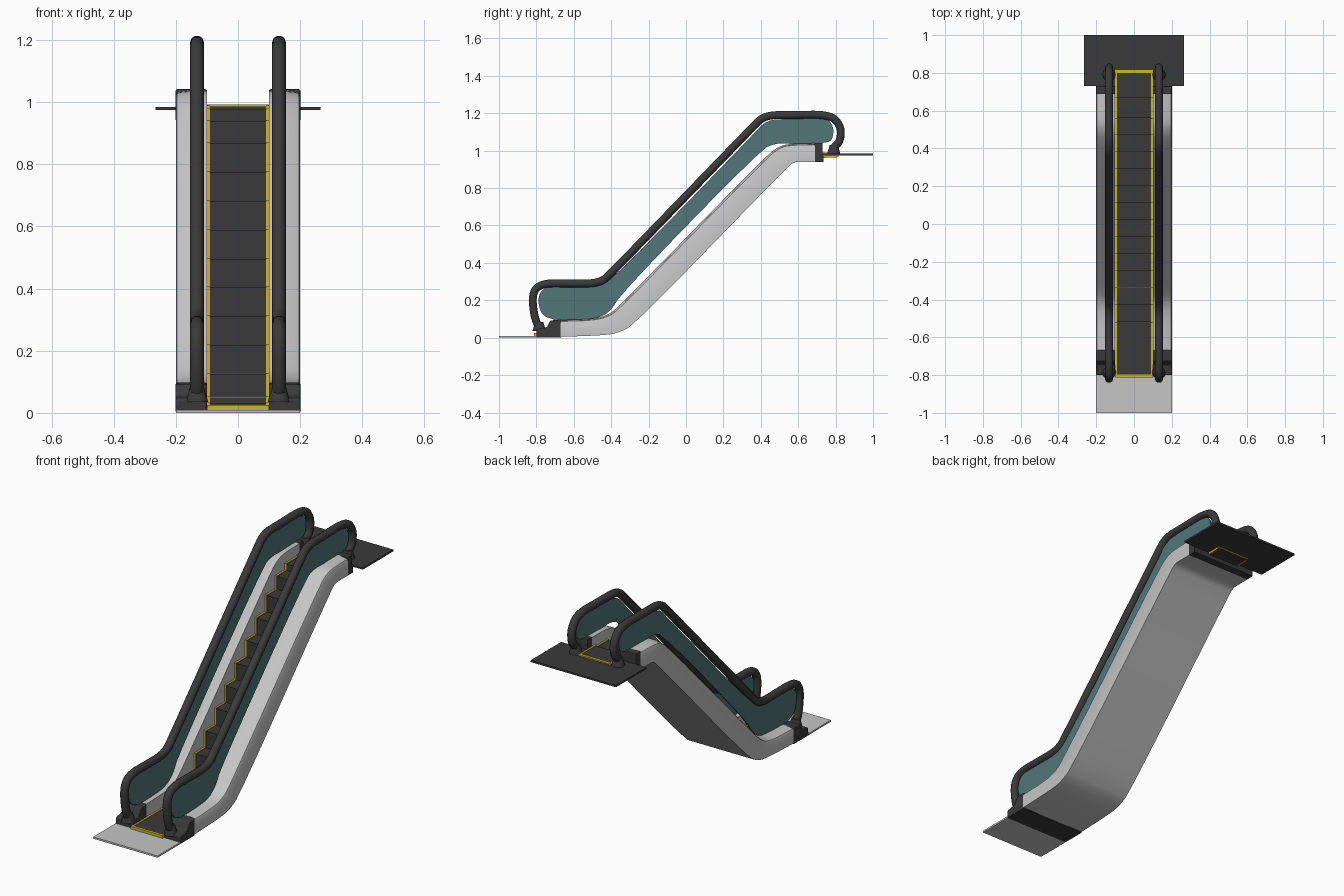
import bpy, bmesh, math

if "Cube" in bpy.data.objects:
    bpy.data.objects.remove(bpy.data.objects["Cube"])


def material(name, rgb):
    m = bpy.data.materials.new(name)
    m.diffuse_color = (*rgb, 1)
    m.use_nodes = True
    m.node_tree.nodes["Principled BSDF"].inputs["Base Color"].default_value = m.diffuse_color
    return m


LIGHT = material("light_grey", (0.56, 0.56, 0.56))
DARK = material("dark_grey", (0.042, 0.042, 0.042))
GLASS = material("teal_glass", (0.085, 0.18, 0.19))
YELLOW = material("yellow", (0.62, 0.47, 0.02))


def finish(name, bm, mat, bevel=0, smooth=True):
    bmesh.ops.recalc_face_normals(bm, faces=bm.faces)
    me = bpy.data.meshes.new(name)
    bm.to_mesh(me)
    bm.free()
    me.materials.append(mat)
    ob = bpy.data.objects.new(name, me)
    bpy.context.collection.objects.link(ob)
    if bevel:
        mod = ob.modifiers.new("bevel", 'BEVEL')
        mod.width, mod.segments = bevel, 2
    if smooth:
        bpy.ops.object.select_all(action='DESELECT')
        ob.select_set(True)
        bpy.context.view_layer.objects.active = ob
        bpy.ops.object.shade_smooth_by_angle(angle=math.radians(35))
    return ob


def chaikin(pts, n=2):
    # round the corners of an open path, keeping its ends
    for _ in range(n):
        out = [pts[0]]
        for a, b in zip(pts, pts[1:]):
            out.append(tuple(0.75 * p + 0.25 * q for p, q in zip(a, b)))
            out.append(tuple(0.25 * p + 0.75 * q for p, q in zip(a, b)))
        pts = out + [pts[-1]]
    return pts


def prism(name, outline, x0, x1, mat, bevel=0, smooth=False):
    # side outline (y, z) extruded across x
    bm = bmesh.new()
    rows = [[bm.verts.new((x, y, z)) for y, z in outline] for x in (x0, x1)]
    bm.faces.new(rows[0])
    bm.faces.new(rows[1])
    n = len(outline)
    for i in range(n):
        j = (i + 1) % n
        bm.faces.new((rows[0][i], rows[0][j], rows[1][j], rows[1][i]))
    return finish(name, bm, mat, bevel, smooth)


def box(name, x0, x1, y0, y1, z0, z1, mat, bevel=0):
    return prism(name, [(y0, z0), (y1, z0), (y1, z1), (y0, z1)], x0, x1, mat, bevel)


# truss body: U-shaped cross-section lofted along the incline
bottom = chaikin([(-.67, .005), (-.45, .012), (-.36, .025), (-.27, .075),
                  (.54, .91), (.575, .938), (.61, .94), (.69, .94)])
top = chaikin([(-.67, .095), (-.50, .10), (-.42, .12), (-.36, .165),
               (.43, .975), (.50, 1.025), (.56, 1.038), (.69, 1.04)])
half = [(.2, 0), (.2, .84), (.196, .91), (.185, .95), (.165, .97),
        (.155, 1), (.1, 1), (.1, .1)]
section = half + [(-x, f) for x, f in reversed(half)]
bm = bmesh.new()
rings = []
for (by, bz), (ty, tz) in zip(bottom, top):
    rings.append([bm.verts.new((x, by + (ty - by) * f, bz + (tz - bz) * f)) for x, f in section])
for a, b in zip(rings, rings[1:]):
    for i in range(len(section)):
        j = (i + 1) % len(section)
        bm.faces.new((a[i], a[j], b[j], b[i]))
bm.faces.new(rings[0])
bm.faces.new(rings[-1])
finish("truss_body", bm, LIGHT)

# moving steps: flat landings joined by a staircase
treads = [(-.81, .02), (-.52, .03), (-.425, .05)]
treads += [(-.335 + .09 * k, .47 + 1.03 * (-.335 + .09 * k)) for k in range(9)]
treads += [(.475, .94), (.56, .977), (.67, .987)]
stair = []
for i, (y, z) in enumerate(treads):
    if i:
        stair.append((y, treads[i - 1][1]))
    stair.append((y, z))
stair.append((.81, .987))
under = [(.81, .965), (.58, .955), (-.30, .06), (-.42, .022), (-.81, .008)]
prism("steps", stair + under, -.0995, .0995, DARK)

# yellow safety edges beside the steps and at both combs
edge = [(y - .003, z + .003) for y, z in stair]
for side, s in (("left", -1), ("right", 1)):
    prism(side + "_step_edge", edge + under, s * .09, s * .1002, YELLOW)
box("lower_comb_line", -.1, .1, -.812, -.796, .01, .025, YELLOW)
box("upper_comb_line", -.1, .1, .80, .815, .97, .992, YELLOW)

# landing plates and dark end pieces
box("lower_plate", -.2, .2, -1, -.8, 0, .01, LIGHT)
box("upper_plate", -.265, .265, .73, 1, .975, .985, DARK)
box("lower_end_floor", -.2, .2, -.8, -.67, 0, .015, DARK)
box("upper_end_floor", -.2, .2, .69, .735, .94, .972, DARK)

# handrail path and glass outline in side view
rail = chaikin([(-.775, .04), (-.81, .10), (-.825, .24), (-.77, .292), (-.62, .29),
                (-.46, .29), (-.39, .355), (.35, 1.12), (.42, 1.19), (.56, 1.19),
                (.77, 1.195), (.83, 1.13), (.825, 1.05), (.79, 1.02), (.79, .985)], 3)
glass = chaikin([(-.70, .095), (-.775, .12), (-.795, .22), (-.75, .277), (-.60, .277),
                 (-.47, .277), (-.38, .325), (.36, 1.087), (.43, 1.165), (.56, 1.17),
                 (.75, 1.178), (.79, 1.13), (.785, 1.06), (.75, 1.04), (.56, 1.036),
                 (.48, 1.04), (.40, 1.005), (-.34, .245), (-.41, .13), (-.50, .098)], 2)

for side, s in (("left", -1), ("right", 1)):
    x = s * .132
    prism(side + "_glass_panel", glass, x - .004, x + .004, GLASS)
    # round rubber handrail
    cu = bpy.data.curves.new(side + "_handrail", 'CURVE')
    cu.dimensions = '3D'
    cu.bevel_depth, cu.bevel_resolution, cu.use_fill_caps = .022, 3, True
    sp = cu.splines.new('POLY')
    sp.points.add(len(rail) - 1)
    for p, (y, z) in zip(sp.points, rail):
        p.co = (x, y, z, 1)
    sp.use_smooth = True
    cu.materials.append(DARK)
    bpy.context.collection.objects.link(bpy.data.objects.new(side + "_handrail", cu))
    # stepped end housings
    prism(side + "_lower_housing", [(-.8, 0), (-.667, 0), (-.667, .098), (-.725, .092),
                                    (-.745, .055), (-.8, .045)],
          s * .1, s * .201, DARK, .006, True)
    box(side + "_upper_housing", s * .1, s * .201, .688, .73, .94, 1.042, DARK, .005)
    # flared collars where the handrail enters the floor
    for end, y, z in (("lower", -.785, .06), ("upper", .79, 1.005)):
        bm = bmesh.new()
        bmesh.ops.create_cone(bm, cap_ends=True, segments=20, radius1=.036, radius2=.022, depth=.05)
        bmesh.ops.translate(bm, verts=bm.verts, vec=(x, y, z))
        finish(side + "_" + end + "_collar", bm, DARK)
